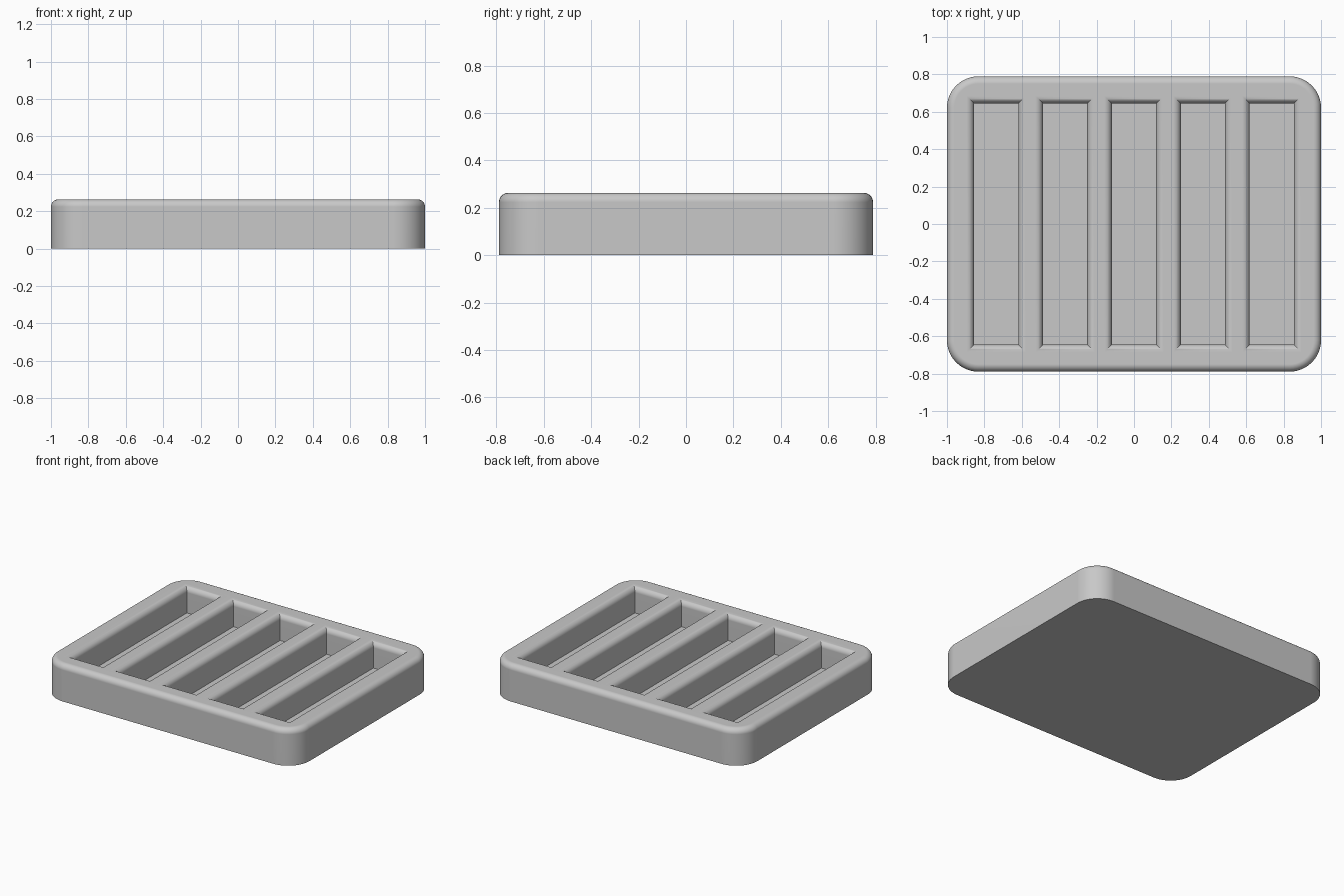
import bpy, bmesh
from math import sin, cos, pi, radians

if "Cube" in bpy.data.objects:
    bpy.data.objects.remove(bpy.data.objects["Cube"], do_unlink=True)

UNIT = 2 / 38                      # the tray is 38 units long
WIDTH, DEPTH, HEIGHT = 38 * UNIT, 30 * UNIT, 5 * UNIT
CORNER, FILLET = 3.2 * UNIT, 0.75 * UNIT
SLOT_W, SLOT_D, PITCH, FLOOR = 4.5 * UNIT, 24.5 * UNIT, 7 * UNIT, 1.5 * UNIT
STEPS = 8

grey = bpy.data.materials.new("light grey")
grey.use_nodes = True
colour = (0.58, 0.58, 0.58, 1)
grey.diffuse_color = colour
grey.node_tree.nodes["Principled BSDF"].inputs["Base Color"].default_value = colour


def outline(w, d, r):
    """Corner points of a rectangle, rounded when r is above zero."""
    points = []
    for q, (sx, sy) in enumerate([(1, 1), (-1, 1), (-1, -1), (1, -1)]):
        cx, cy = sx * (w / 2 - r), sy * (d / 2 - r)
        arc = range(13) if r else [0]
        points += [(cx + r * cos((q + i / 12) * pi / 2),
                    cy + r * sin((q + i / 12) * pi / 2)) for i in arc]
    return points


def loft(name, w, d, r, profile, x=0):
    """Closed solid through outlines grown by each (offset, z) of the profile."""
    bm = bmesh.new()
    rings = [[bm.verts.new((px + x, py, z)) for px, py in
              outline(w + 2 * o, d + 2 * o, r + o if r else 0)] for o, z in profile]
    bm.faces.new(rings[0][::-1])
    bm.faces.new(rings[-1])
    for a, b in zip(rings, rings[1:]):
        for i in range(len(a)):
            j = (i + 1) % len(a)
            bm.faces.new((a[i], a[j], b[j], b[i]))
    mesh = bpy.data.meshes.new(name)
    bm.to_mesh(mesh)
    bm.free()
    mesh.materials.append(grey)
    obj = bpy.data.objects.new(name, mesh)
    bpy.context.collection.objects.link(obj)
    return obj


# Rounded block with a softened top rim
angles = [i / STEPS * pi / 2 for i in range(STEPS + 1)]
rim = [(-FILLET * (1 - cos(t)), HEIGHT - FILLET * (1 - sin(t))) for t in angles]
tray = loft("slotted_tray", WIDTH, DEPTH, CORNER, [(0, 0)] + rim)
bpy.context.view_layer.objects.active = tray
tray.select_set(True)

# Five slots whose mouths flare out to the top face
mouth = [(-o, z) for o, z in rim]
for k in range(-2, 3):
    cutter = loft("slot_cutter", SLOT_W, SLOT_D, 0,
                  [(0, FLOOR)] + mouth + [(FILLET, HEIGHT + UNIT)], k * PITCH)
    cutter.hide_render = True
    cut = tray.modifiers.new("slot", "BOOLEAN")
    cut.operation, cut.solver, cut.object = "DIFFERENCE", "EXACT", cutter
    bpy.ops.object.modifier_apply(modifier=cut.name)
    bpy.data.objects.remove(cutter, do_unlink=True)

# Smooth fillets, crisp slot edges
bpy.ops.object.shade_smooth_by_angle(angle=radians(30))
normals = tray.modifiers.new("even shading", "WEIGHTED_NORMAL")
normals.keep_sharp = True
